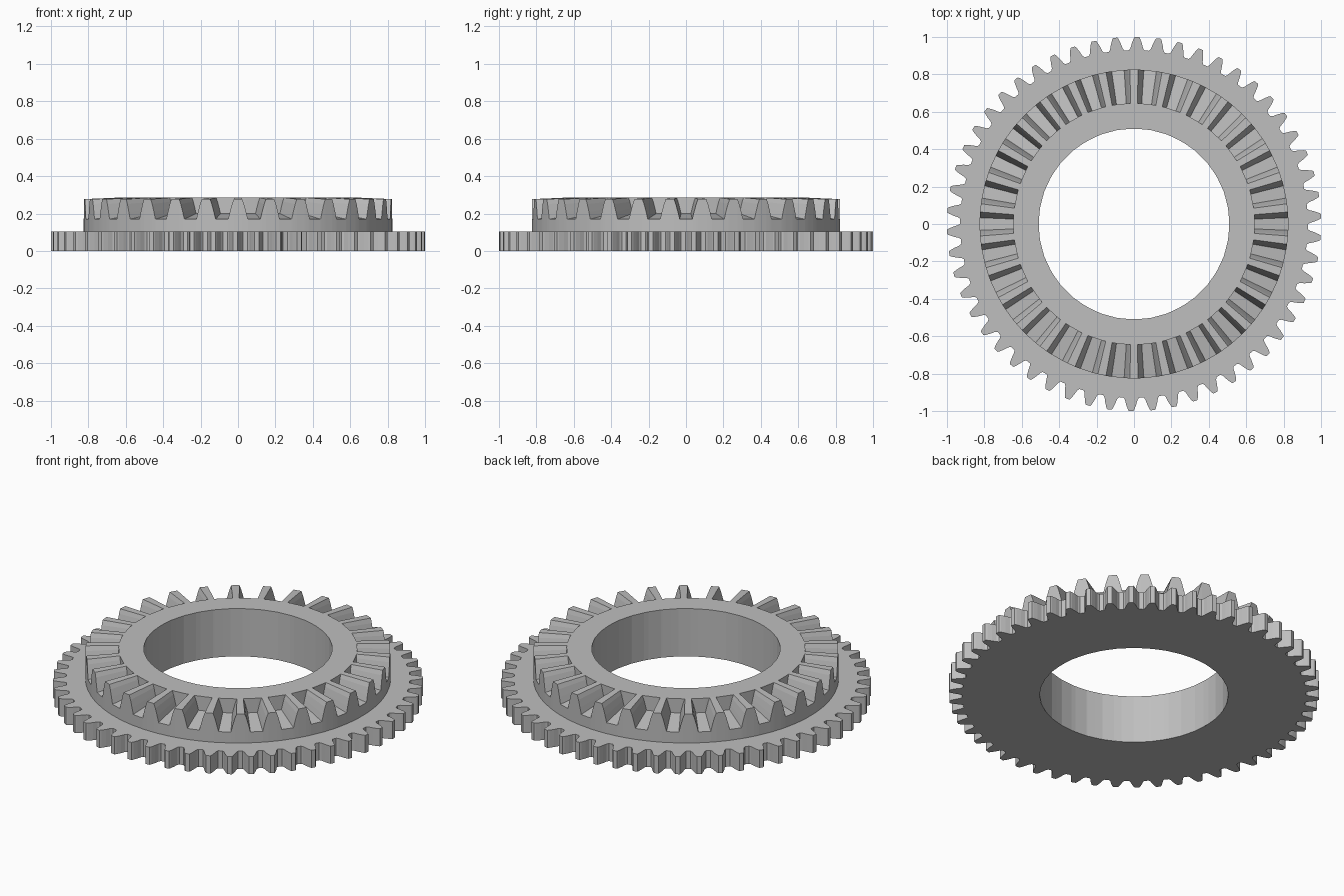
import bpy, bmesh
from math import pi, tau, cos, radians

cube = bpy.data.objects.get("Cube")
if cube:
    bpy.data.objects.remove(cube, do_unlink=True)

grey = bpy.data.materials.new("plain grey")
grey.use_nodes = True
colour = (0.52, 0.52, 0.52, 1)
grey.diffuse_color = colour
grey.node_tree.nodes["Principled BSDF"].inputs["Base Color"].default_value = colour

HOLE, HOLE_SIDES = 0.51, 36
PLATE_TOP, TOP = 0.105, 0.285
CROWN_OUT, CROWN_IN = 0.825, 0.645


def hole_radius(a):
    """Distance to the side of the many-sided bore at angle a."""
    step = tau / HOLE_SIDES
    return HOLE * cos(step / 2) / cos(a % step - step / 2)


def tooth_angles(count, half_profile, phase):
    """Repeat a mirrored half tooth; returns (angle, value) pairs in order."""
    tooth = [(-h, v) for h, v in reversed(half_profile)] + list(half_profile)
    return [(phase + tau * i / count + h, v) for i in range(count) for h, v in tooth]


def loft(name, rings):
    """Skin neighbouring rings given as lists of (angle, radius, height)."""
    from math import sin
    bm = bmesh.new()
    rows = [[bm.verts.new((r * cos(a), r * sin(a), z)) for a, r, z in ring] for ring in rings]
    for low, high in zip(rows, rows[1:]):
        for i in range(len(low)):
            j = (i + 1) % len(low)
            bm.faces.new((low[i], low[j], high[j], high[i]))
    bmesh.ops.remove_doubles(bm, verts=bm.verts, dist=0.0001)
    mesh = bpy.data.meshes.new(name)
    bm.to_mesh(mesh)
    bm.free()
    mesh.materials.append(grey)
    obj = bpy.data.objects.new(name, mesh)
    bpy.context.collection.objects.link(obj)
    return obj


# Flat toothed ring: (half angle, radius) from tip to root
spur_half = [(0.012, 1.0), (0.018, 0.99), (0.028, 0.965), (0.036, 0.94), (0.045, 0.929)]
spur = tooth_angles(54, spur_half, radians(89.1))
loft("spur_ring", [
    [(a, hole_radius(a), 0) for a, r in spur],
    [(a, r, 0) for a, r in spur],
    [(a, r, PLATE_TOP) for a, r in spur],
    [(a, 0.8, PLATE_TOP) for a, r in spur],
])

# Raised crown: (half angle, depth fraction) from tooth top to gap floor
crown_half = [(0.027, 0), (0.039, 0.25), (0.053, 0.65), (0.064, 1)]
crown = tooth_angles(30, crown_half, -pi / 2)
loft("crown_ring", [
    [(a, CROWN_OUT, PLATE_TOP) for a, d in crown],
    [(a, CROWN_OUT, 0.277 - 0.107 * d) for a, d in crown],
    [(a, CROWN_IN, TOP - 0.085 * d) for a, d in crown],
    [(a, CROWN_IN, TOP) for a, d in crown],
    [(a, hole_radius(a), TOP) for a, d in crown],
    [(a, hole_radius(a), 0) for a, d in crown],
])
